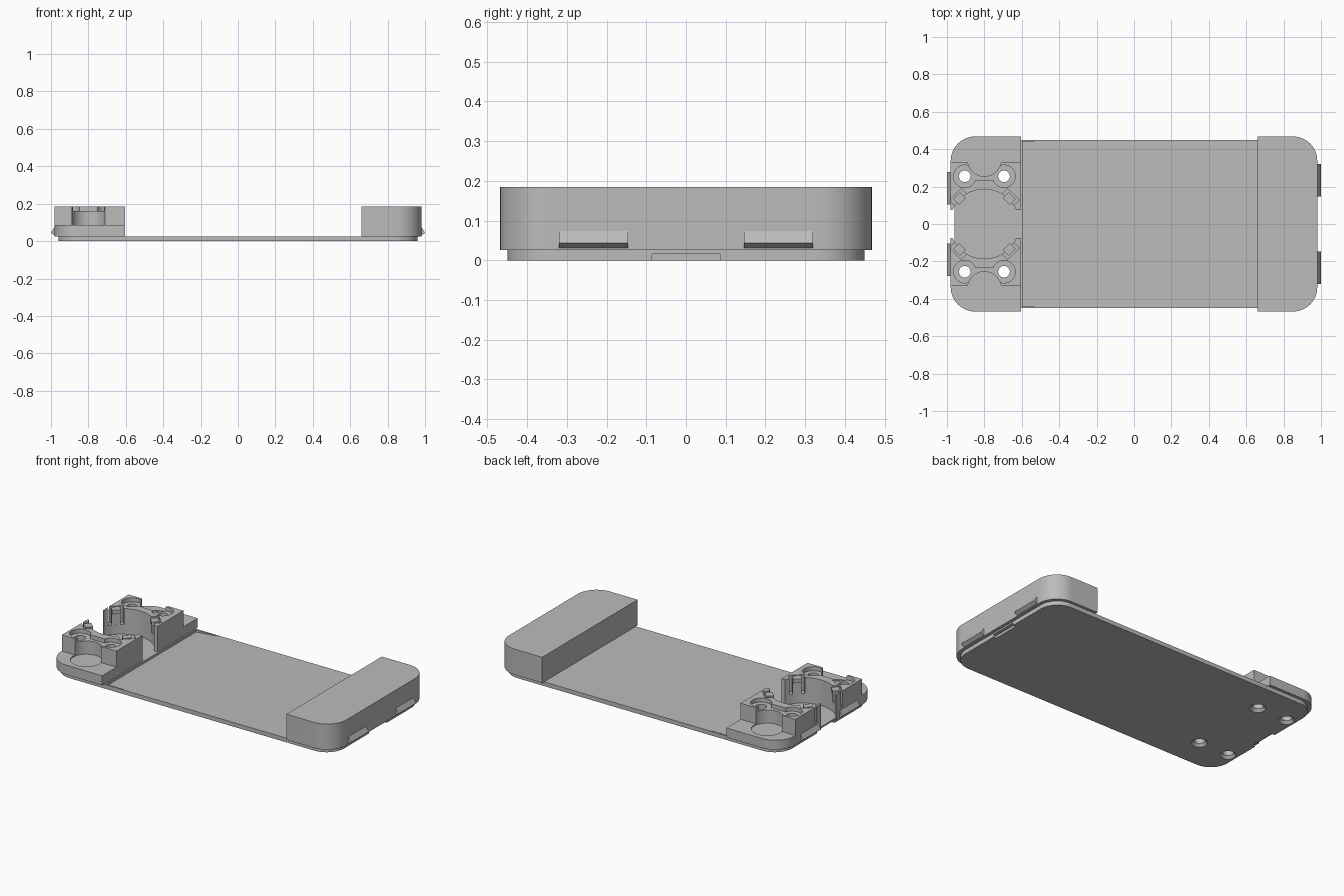
import bpy, bmesh, math
from mathutils import Vector

if "Cube" in bpy.data.objects:
    bpy.data.objects.remove(bpy.data.objects["Cube"])

grey = bpy.data.materials.new("plain grey")
grey.diffuse_color = (0.5, 0.5, 0.5, 1)
grey.use_nodes = True
grey.node_tree.nodes["Principled BSDF"].inputs["Base Color"].default_value = grey.diffuse_color


def make(name, bm):
    bmesh.ops.recalc_face_normals(bm, faces=bm.faces)
    me = bpy.data.meshes.new(name)
    bm.to_mesh(me)
    bm.free()
    me.materials.append(grey)
    ob = bpy.data.objects.new(name, me)
    bpy.context.collection.objects.link(ob)
    return ob


def loft(name, lower, upper, z0, z1):
    """Closed solid between two outlines with equal point counts."""
    bm = bmesh.new()
    a = [bm.verts.new((x, y, z0)) for x, y in lower]
    b = [bm.verts.new((x, y, z1)) for x, y in upper]
    bm.faces.new(a[::-1])
    bm.faces.new(b)
    for i in range(len(a)):
        j = (i + 1) % len(a)
        bm.faces.new((a[i], a[j], b[j], b[i]))
    return make(name, bm)


def prism(name, pts, z0, z1):
    return loft(name, pts, pts, z0, z1)


def box(name, x0, x1, y0, y1, z0, z1):
    return prism(name, [(x0, y0), (x1, y0), (x1, y1), (x0, y1)], z0, z1)


def circle(cx, cy, r, n=48):
    return [(cx + r * math.cos(2 * math.pi * i / n), cy + r * math.sin(2 * math.pi * i / n)) for i in range(n)]


def rounded(x0, x1, w, r_left, r_right, n=14):
    """Plan outline of half width w with separate corner radii at each end."""
    pts = []
    for x, sx, sy, r, start in ((x1, 1, -1, r_right, 270), (x1, 1, 1, r_right, 0),
                                (x0, -1, 1, r_left, 90), (x0, -1, -1, r_left, 180)):
        for i in range(n + 1 if r else 1):
            t = math.radians(start + 90 * i / n)
            pts.append((x - sx * r + r * math.cos(t), sy * (w - r) + r * math.sin(t)))
    return pts


def combine(ob, others, op):
    for o in others:
        m = ob.modifiers.new(op, 'BOOLEAN')
        m.operation, m.solver, m.object = op, 'EXACT', o
        bpy.context.view_layer.objects.active = ob
        bpy.ops.object.modifier_apply(modifier=m.name)
        bpy.data.objects.remove(o, do_unlink=True)


def bar(name, cx, cy, angle, r0, r1, half, z0, z1):
    """Block aligned radially about (cx, cy)."""
    u = Vector((math.cos(angle), math.sin(angle)))
    v = Vector((-u.y, u.x))
    c = Vector((cx, cy))
    return prism(name, [tuple(c + u * r + v * s) for r, s in
                        ((r0, -half), (r1, -half), (r1, half), (r0, half))], z0, z1)


STEP, MID, TOP = 0.026, 0.085, 0.185
CX = -0.787
SCREWS = [(x, y) for x in (-0.905, -0.695) for y in (-0.255, 0.255)]

# Thin base plate with countersunk holes, end notches and a sloping recess
plate = prism("base_plate", rounded(-0.96, 0.96, 0.45, 0.12, 0.12), 0, STEP)
cuts = []
for x, y in SCREWS:
    cuts.append(prism("hole", circle(x, y, 0.031), -0.02, 0.05))
    cuts.append(loft("countersink", circle(x, y, 0.05), circle(x, y, 0.031), -0.004, 0.016))
for s in (-1, 1):
    cuts.append(box("notch", *sorted((s * 0.94, s * 1.0)), -0.086, 0.086, -0.01, 0.016))
bm = bmesh.new()
wedge = [[bm.verts.new((x, y, z)) for x, z in ((-0.597, 0.012), (-0.442, STEP), (-0.442, 0.04), (-0.597, 0.04))]
         for y in (-0.44, 0.44)]
bm.faces.new(wedge[0])
bm.faces.new(wedge[1][::-1])
for i in range(4):
    j = (i + 1) % 4
    bm.faces.new((wedge[0][i], wedge[0][j], wedge[1][j], wedge[1][i]))
cuts.append(make("ramp", bm))
combine(plate, cuts, 'DIFFERENCE')

# Solid end block
block = prism("end_block", rounded(0.66, 0.98, 0.468, 0, 0.13), STEP, TOP)

# Stepped holder: low tray plus a raised housing on each side
holder = prism("holder", rounded(-0.98, -0.605, 0.468, 0.13, 0), STEP, MID)
combine(holder, [box("housing", -0.98, -0.605, *sorted((s * 0.03, s * 0.328)), 0.05, TOP)
                 for s in (-1, 1)], 'UNION')
cuts = [prism("bore", circle(-0.8, 0, 0.186, 64), 0.0, 0.3),
        box("gap", -1.1, -0.5, -0.074, 0.074, 0.0, 0.3)]
for s in (-1, 1):
    cuts.append(prism("pocket", circle(-0.8, s * 0.345, 0.09), 0.078, 0.3))
    cuts.append(box("channel", -0.905, -0.695, *sorted((s * 0.235, s * 0.285)), 0.16, 0.3))
for x, y in SCREWS:
    cuts.append(prism("counterbore", circle(x, y, 0.06), 0.16, 0.3))
    cuts.append(prism("hole", circle(x, y, 0.031), 0.0, 0.3))
CLIPS = [(-0.8, math.atan2(sy * 0.14, sx * 0.137)) for sx in (-1, 1) for sy in (-1, 1)]
for cx, a in CLIPS:
    cuts.append(bar("slot", cx, 0, a, 0.15, 0.222, 0.044, MID, 0.3))
combine(holder, cuts, 'DIFFERENCE')

# Upright snap fingers in the bore wall, each with a small inward hook
for cx, a in CLIPS:
    bar("snap_finger", cx, 0, a, 0.186, 0.212, 0.026, MID - 0.002, TOP)
    bar("finger_hook", cx, 0, a, 0.168, 0.188, 0.026, 0.16, TOP)

# Wedge shaped catches on both ends
for s, y0, y1 in ((1, 0.146, 0.32), (-1, 0.105, 0.278)):
    for m in (-1, 1):
        bm = bmesh.new()
        rows = [[bm.verts.new((s * x, m * y, z)) for x, z in ((0.97, 0.03), (0.982, 0.031), (1.0, 0.044), (0.982, 0.074), (0.97, 0.074))]
                for y in (y0, y1)]
        bm.faces.new(rows[0])
        bm.faces.new(rows[1])
        for i in range(5):
            j = (i + 1) % 5
            bm.faces.new((rows[0][i], rows[0][j], rows[1][j], rows[1][i]))
        make("end_catch", bm)

# Smooth the curved walls and keep the edges crisp
for ob in bpy.data.objects:
    ob.select_set(True)
bpy.context.view_layer.objects.active = plate
bpy.ops.object.shade_smooth_by_angle(angle=math.radians(30))
